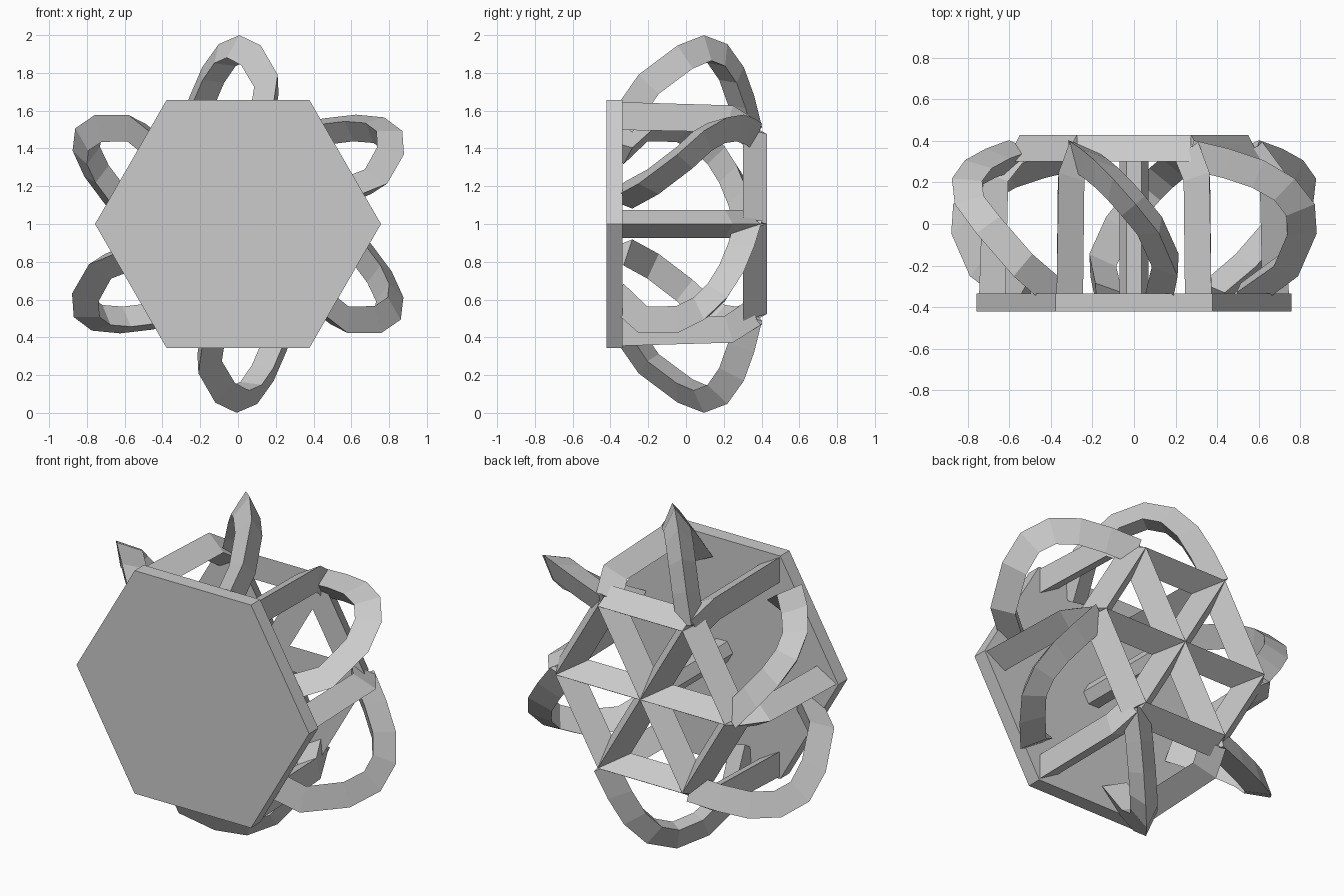
import bpy, bmesh, math
from mathutils import Vector, Matrix

if "Cube" in bpy.data.objects:
    bpy.data.objects.remove(bpy.data.objects["Cube"])

R = 0.085  # circumradius of the triangular bars


def finish(bm, name):
    bmesh.ops.recalc_face_normals(bm, faces=bm.faces)
    me = bpy.data.meshes.new(name)
    bm.to_mesh(me)
    bm.free()
    ob = bpy.data.objects.new(name, me)
    bpy.context.collection.objects.link(ob)
    return ob


def bar(name, pts, ridge, angle):
    """Sweep a triangular section along pts, ridge(p) gives the sharp-edge side,
    then turn it around the y axis through z = 1."""
    pts = [Vector(p) for p in pts]
    bm = bmesh.new()
    rings = []
    for i, p in enumerate(pts):
        a = (p - pts[i - 1]).normalized() if i else Vector()
        b = (pts[i + 1] - p).normalized() if i < len(pts) - 1 else Vector()
        t = (a + b).normalized()
        out = Vector(ridge(p))
        out = (out - t * out.dot(t)).normalized()
        side = t.cross(out)
        rings.append([bm.verts.new(p + R * (out * math.cos(k) + side * math.sin(k)))
                      for k in (0, 2 * math.pi / 3, 4 * math.pi / 3)])
    for r0, r1 in zip(rings, rings[1:]):
        for k in range(3):
            j = (k + 1) % 3
            bm.faces.new((r0[k], r0[j], r1[j], r1[k]))
    bm.faces.new(rings[0])
    bm.faces.new(rings[-1])
    bm.transform(Matrix.Translation((0, 0, 1)) @ Matrix.Rotation(angle, 4, 'Y'))
    return finish(bm, name)


def hex_prism(name, radius, y0, y1):
    bm = bmesh.new()
    bmesh.ops.create_cone(bm, cap_ends=True, segments=6, radius1=radius,
                          radius2=radius, depth=y1 - y0)
    # put corners on the x axis
    corner = max(bm.verts, key=lambda v: v.co.x).co
    bm.transform(Matrix.Rotation(-math.atan2(corner.y, corner.x), 4, 'Z'))
    bm.transform(Matrix.Translation((0, (y0 + y1) / 2, 1)) @ Matrix.Rotation(math.pi / 2, 4, 'X'))
    return finish(bm, name)


# Front plate and central axle
hex_prism("front_plate", 0.757, -0.42, -0.335)
hex_prism("axle", 0.07, -0.35, 0.34)

# Slanted loop from the plate, out past the rim and onto the back ring
loop_path = [(0.14, -0.34, 0.53), (0.17, -0.2, 0.735), (0.09, -0.02, 0.87),
             (0, 0.09, 0.915), (-0.08, 0.18, 0.88), (-0.15, 0.25, 0.78),
             (-0.21, 0.30, 0.64), (-0.27, 0.34, 0.48)]
hub = Vector((0.0, 0.02, 0.5))

# Upright strut and back spoke, in the plane of a hexagon corner
BACK, RING = 0.343, 0.55
strut_path = [(0, -0.345, 0.66), (0, 0.22, 0.645), (0, BACK, RING)]
spoke_path = [(0, BACK, RING), (0, BACK, 0)]
c, s = RING * math.cos(math.pi / 6), RING * math.sin(math.pi / 6)
ring_path = [(-s, BACK, c), (s, BACK, c)]

for i in range(6):
    turn = i * math.pi / 3
    corner_turn = turn + math.pi / 6
    bar(f"loop_{i + 1}", loop_path, lambda p: p - hub, turn)
    bar(f"strut_{i + 1}", strut_path, lambda p: (0, 0.35 if p.y > 0.3 else 0, 1), corner_turn)
    bar(f"back_spoke_{i + 1}", spoke_path, lambda p: (0, 1, 0), corner_turn)
    bar(f"back_ring_side_{i + 1}", ring_path, lambda p: (0, 1, 0), turn)
